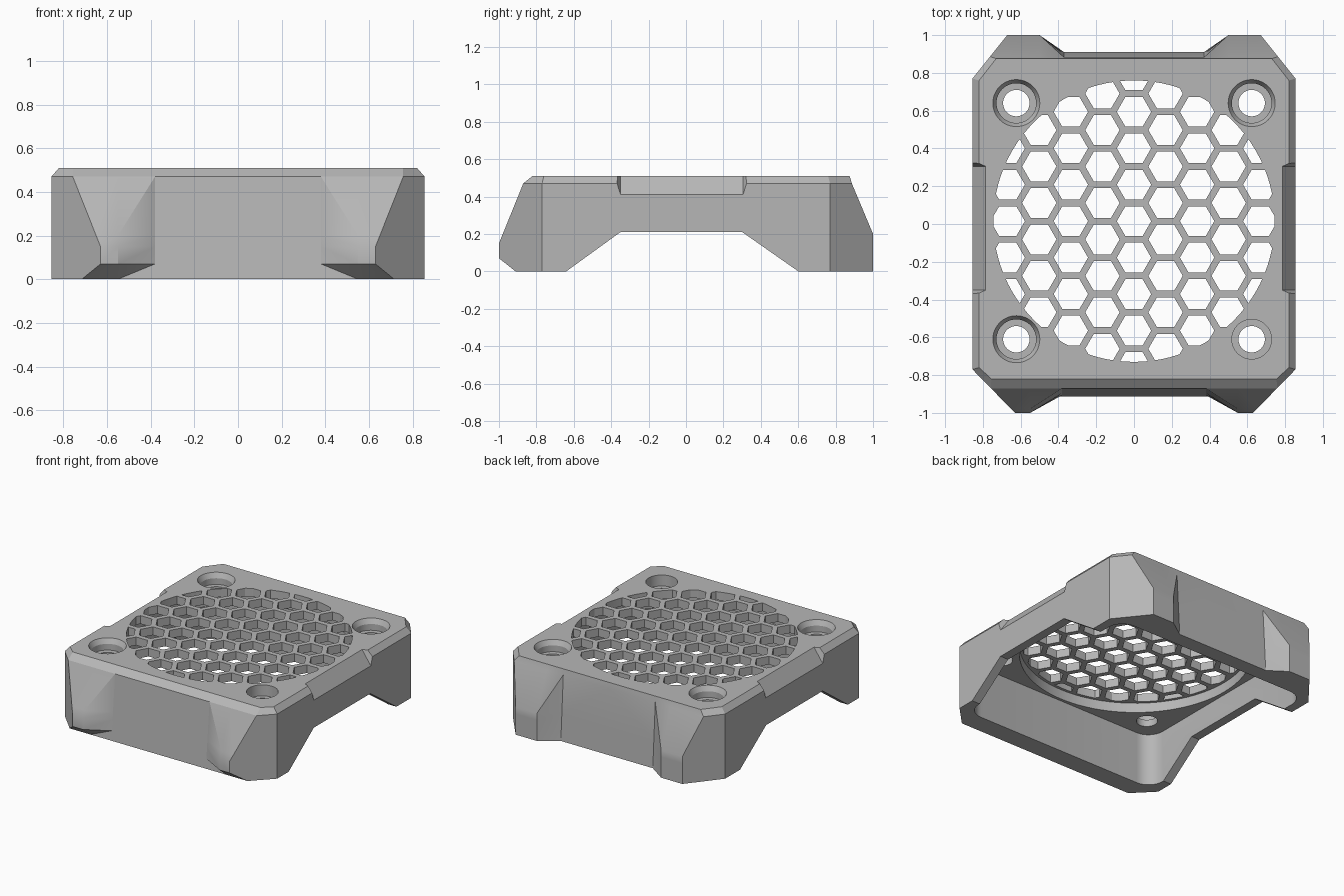
import bpy, bmesh, math

cube = bpy.data.objects.get("Cube")
if cube:
    bpy.data.objects.remove(cube, do_unlink=True)

grey = bpy.data.materials.new("plain grey")
grey.use_nodes = True
grey.diffuse_color = (0.47, 0.47, 0.47, 1)
grey.node_tree.nodes["Principled BSDF"].inputs["Base Color"].default_value = grey.diffuse_color

CY = 0.015          # centre line of the fan bay


def make_object(name, bm):
    bmesh.ops.recalc_face_normals(bm, faces=bm.faces)
    mesh = bpy.data.meshes.new(name)
    bm.to_mesh(mesh)
    bm.free()
    ob = bpy.data.objects.new(name, mesh)
    bpy.context.collection.objects.link(ob)
    mesh.materials.append(grey)
    return ob


def add_loft(bm, layers):
    """Closed solid through a stack of equal-length rings."""
    rings = [[bm.verts.new(p) for p in ring] for ring in layers]
    n = len(rings[0])
    for low, high in zip(rings, rings[1:]):
        for i in range(n):
            j = (i + 1) % n
            bm.faces.new((low[i], low[j], high[j], high[i]))
    bm.faces.new(rings[0][::-1])
    bm.faces.new(rings[-1])


def solid(name, *lofts):
    bm = bmesh.new()
    for layers in lofts:
        add_loft(bm, layers)
    return make_object(name, bm)


def circle(x, y, z, r, n=48):
    return [(x + r * math.cos(math.tau * i / n), y + r * math.sin(math.tau * i / n), z)
            for i in range(n)]


def apply(ob, kind, **settings):
    mod = ob.modifiers.new(kind, kind)
    for key, value in settings.items():
        setattr(mod, key, value)
    bpy.context.view_layer.objects.active = ob
    bpy.ops.object.modifier_apply(modifier=mod.name)


def boolean(ob, cutter, operation="DIFFERENCE"):
    cutter.hide_render = True
    apply(ob, "BOOLEAN", operation=operation, solver="EXACT", object=cutter)
    bpy.data.objects.remove(cutter, do_unlink=True)


# Outer shell: half outline at each height, flared into feet at the corners
def outline(z):
    front_mid = -0.87 - (0.47 - z) * 0.09
    front_foot = max(-1, -0.87 - (0.47 - z) * 0.406)
    if z < 0.07:
        front_foot = front_mid
    back_mid = 0.91 - z * 0.06
    back_foot = min(1, 1 - (z - 0.2) * 0.42)
    side_x, side_y = 0.855, 0.77
    front_x = side_x - (-front_foot - side_y) * 0.978
    if z > 0.5:
        front_mid = front_foot = -0.82
        back_mid = back_foot = 0.875
        side_x, side_y, front_x = 0.82, 0.76, 0.755
    back_x = 0.855 - (back_foot - 0.77) * 0.8
    if z > 0.5:
        back_x = 0.73
    return [(0, front_mid, z), (0.38, front_mid, z), (0.55, front_foot, z),
            (front_x, front_foot, z), (side_x, -side_y, z), (side_x, side_y, z),
            (back_x, back_foot, z), (0.5, back_foot, z), (0.37, back_mid, z), (0, back_mid, z)]


bm = bmesh.new()
rings = [[bm.verts.new(p) for p in outline(z)] for z in (0, 0.07, 0.15, 0.2, 0.47, 0.51)]
for low, high in zip(rings, rings[1:]):
    for i in range(len(low) - 1):
        a, b, c, d = low[i], low[i + 1], high[i + 1], high[i]
        for tri in (((a, b, d), (b, c, d)) if i < 5 else ((a, b, c), (a, c, d))):
            bm.faces.new(tri)
bm.faces.new(rings[0][::-1])
bm.faces.new(rings[-1])
body = make_object("fan_cover", bm)
apply(body, "MIRROR", merge_threshold=0.0005)

# Rounded fan bay, open at the bottom
bay = []
for sx, sy, start in ((1, 1, 0), (-1, 1, 90), (-1, -1, 180), (1, -1, 270)):
    for k in range(9):
        a = math.radians(start + k * 11.25)
        bay.append((sx * 0.67 + 0.12 * math.cos(a), CY + sy * 0.665 + 0.12 * math.sin(a)))
boolean(body, solid("bay_cutter", [[(x, y, z) for x, y in bay] for z in (-0.1, 0.38)]))

# Trapezoid opening through both side walls
arch = [(-0.778, -0.1), (0.743, -0.1), (0.3, 0.21), (-0.35, 0.21)]
boolean(body, solid("arch_cutter", [[(x, y, z) for y, z in arch] for x in (-1.2, 1.2)]))

# Sloped notch in each upper side edge
for s in (1, -1):
    ends = [[(s * 0.771, y, 0.53), (s * 0.862, y, 0.4), (s * 0.95, y + flare, 0.53)]
            for y, flare in ((-0.35, -0.08), (0.305, 0.08))]
    boolean(body, solid("notch_cutter", ends))

# Round step behind the grille
boolean(body, solid("step_cutter", [circle(0, CY, z, 0.765, 96) for z in (0.3, 0.45)]))

# Honeycomb grille, trimmed to a circle
pitch = 0.193
cells = []
for col in range(-5, 6):
    for row in range(-5, 6):
        x = col * pitch * math.sqrt(3) / 2
        y = CY + (row + 0.5 * (col % 2)) * pitch
        if math.hypot(x, y - CY) < 0.81:
            cells.append([circle(x, y, z, 0.091, 6) for z in (0.4, 0.6)])
grille = solid("grille_cutter", *cells)
boolean(grille, solid("grille_limit", [circle(0, CY, z, 0.745, 96) for z in (0.41, 0.59)]), "INTERSECT")
boolean(body, grille)

# Stepped screw holes; the one at front left has no flared rim
for x in (-0.623, 0.623):
    for y in (-0.61, 0.64):
        rim = 0.105 if x > 0 and y < 0 else 0.125
        profile = [(0.07, 0.3), (0.07, 0.43), (0.105, 0.43), (0.105, 0.475), (rim, 0.511), (rim, 0.6)]
        boolean(body, solid("screw_cutter", [circle(x, y, z, r) for r, z in profile]))

# Soft shading across the curved walls only
bpy.ops.object.select_all(action="DESELECT")
body.select_set(True)
bpy.context.view_layer.objects.active = body
bpy.ops.object.shade_smooth_by_angle(angle=math.radians(25))
